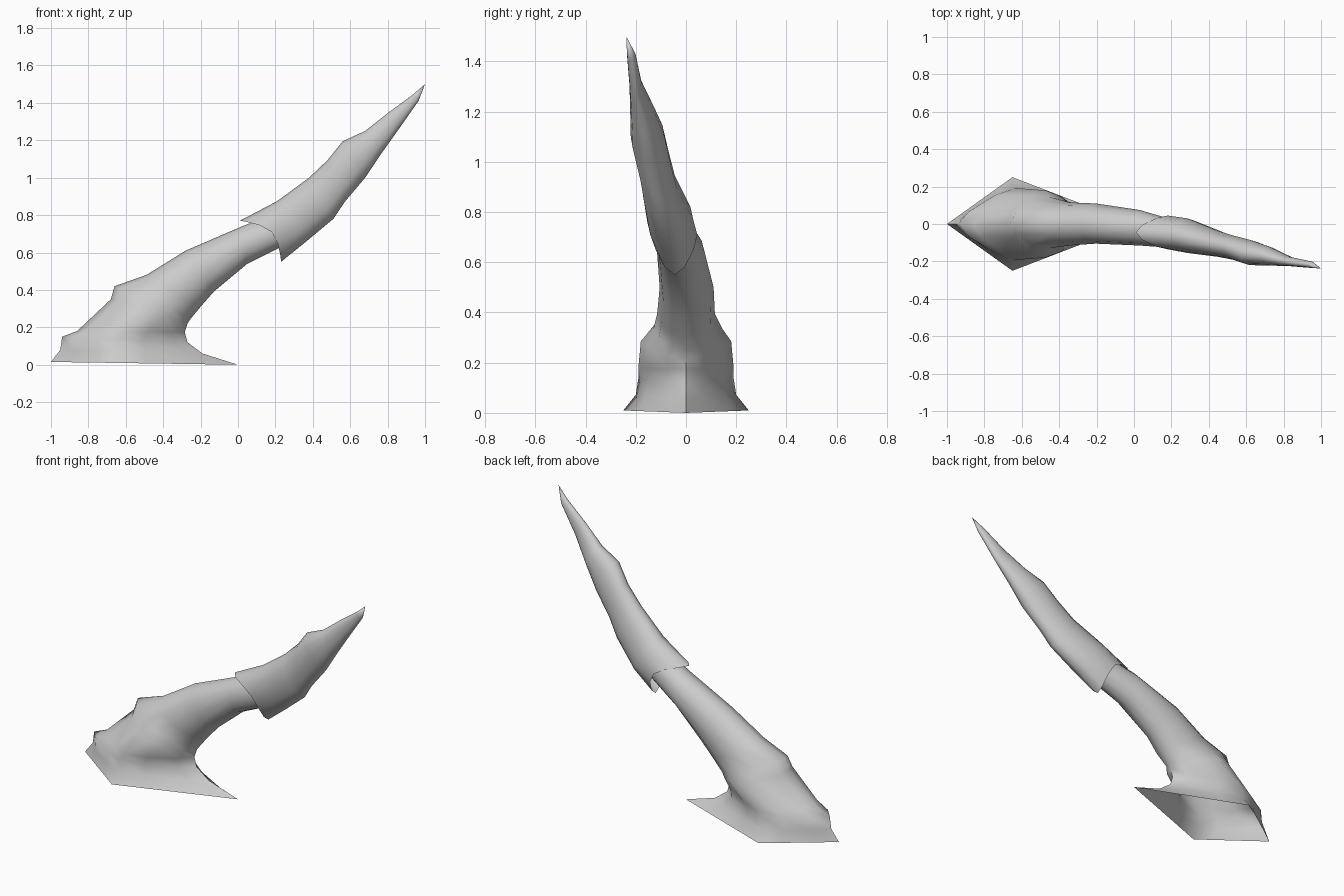
import bpy, bmesh, math
from mathutils import Vector

cube = bpy.data.objects.get("Cube")
if cube:
    bpy.data.objects.remove(cube)

grey = bpy.data.materials.new("plain grey")
grey.use_nodes = True
grey.diffuse_color = (0.6, 0.6, 0.6, 1)
grey.node_tree.nodes["Principled BSDF"].inputs["Base Color"].default_value = (0.6, 0.6, 0.6, 1)

SIDES = 12


def power(v, e):
    return math.copysign(abs(v) ** e, v)


def ring_points(upper, lower, y_min, y_max, waist=0.5, pinch=1.0, recede=(0, 0)):
    """Slanted ring from its upper ridge to its lower ridge; pinch 2 is a diamond."""
    top, low = Vector(upper), Vector(lower)
    mid = top.lerp(low, waist)
    y_mid, half = (y_min + y_max) / 2, (y_max - y_min) / 2
    points = []
    for i in range(SIDES):
        a = 2 * math.pi * i / SIDES
        c, s = power(math.cos(a), pinch), power(math.sin(a), pinch)
        p = mid + (top - mid) * c if c > 0 else mid - (low - mid) * c
        p = p + Vector(recede) * math.sin(a) ** 2
        points.append((p.x, y_mid + half * s, p.y))
    return points


def loft(name, rings, tip=None):
    bm = bmesh.new()
    loops = [[bm.verts.new(p) for p in ring_points(*r)] for r in rings]
    for a, b in zip(loops, loops[1:]):
        for i in range(SIDES):
            j = (i + 1) % SIDES
            bm.faces.new((a[i], a[j], b[j], b[i]))
    if tip:
        point = bm.verts.new(tip)
        for i in range(SIDES):
            bm.faces.new((loops[-1][i], loops[-1][(i + 1) % SIDES], point))
    bmesh.ops.recalc_face_normals(bm, faces=bm.faces)
    mesh = bpy.data.meshes.new(name)
    bm.to_mesh(mesh)
    bm.free()
    mesh.materials.append(grey)
    obj = bpy.data.objects.new(name, mesh)
    bpy.context.collection.objects.link(obj)
    bpy.ops.object.select_all(action="DESELECT")
    obj.select_set(True)
    bpy.context.view_layer.objects.active = obj
    bpy.ops.object.shade_smooth_by_angle(angle=math.radians(60))


# Flared root and trunk, open underneath
loft("trunk", [
    ((-1, .015), (0, 0), -.25, .25, .35, 2),
    ((-.95, .08), (-.19, .06), -.2, .2, .4, 1.6),
    ((-.94, .15), (-.27, .12), -.19, .19, .45, 1.5),
    ((-.86, .18), (-.285, .175), -.19, .19, .45, 1.4),
    ((-.68, .35), (-.27, .22), -.18, .18, .5, 1.3),
    ((-.66, .42), (-.25, .25), -.13, .145, .5, 1.2),
    ((-.49, .48), (-.2, .31), -.115, .115),
    ((-.28, .61), (-.13, .39), -.105, .11),
    ((.01, .735), (.05, .54), -.115, .075),
    ((.22, .82), (.25, .64), -.13, .015),
])

# Sheathed spike with a pointed lip above and below
loft("spike", [
    ((.01, .77), (.23, .55), -.135, .045, .5, 1.2, (.06, .05)),
    ((.21, .875), (.36, .655), -.155, .03),
    ((.38, 1.0), (.51, .78), -.175, -.035),
    ((.48, 1.095), (.57, .87), -.19, -.06),
    ((.56, 1.195), (.68, 1.0), -.22, -.085),
    ((.68, 1.25), (.76, 1.12), -.222, -.12),
    ((.8, 1.345), (.86, 1.26), -.225, -.175),
    ((.93, 1.44), (.965, 1.41), -.235, -.2),
], tip=(1, -.238, 1.5))
